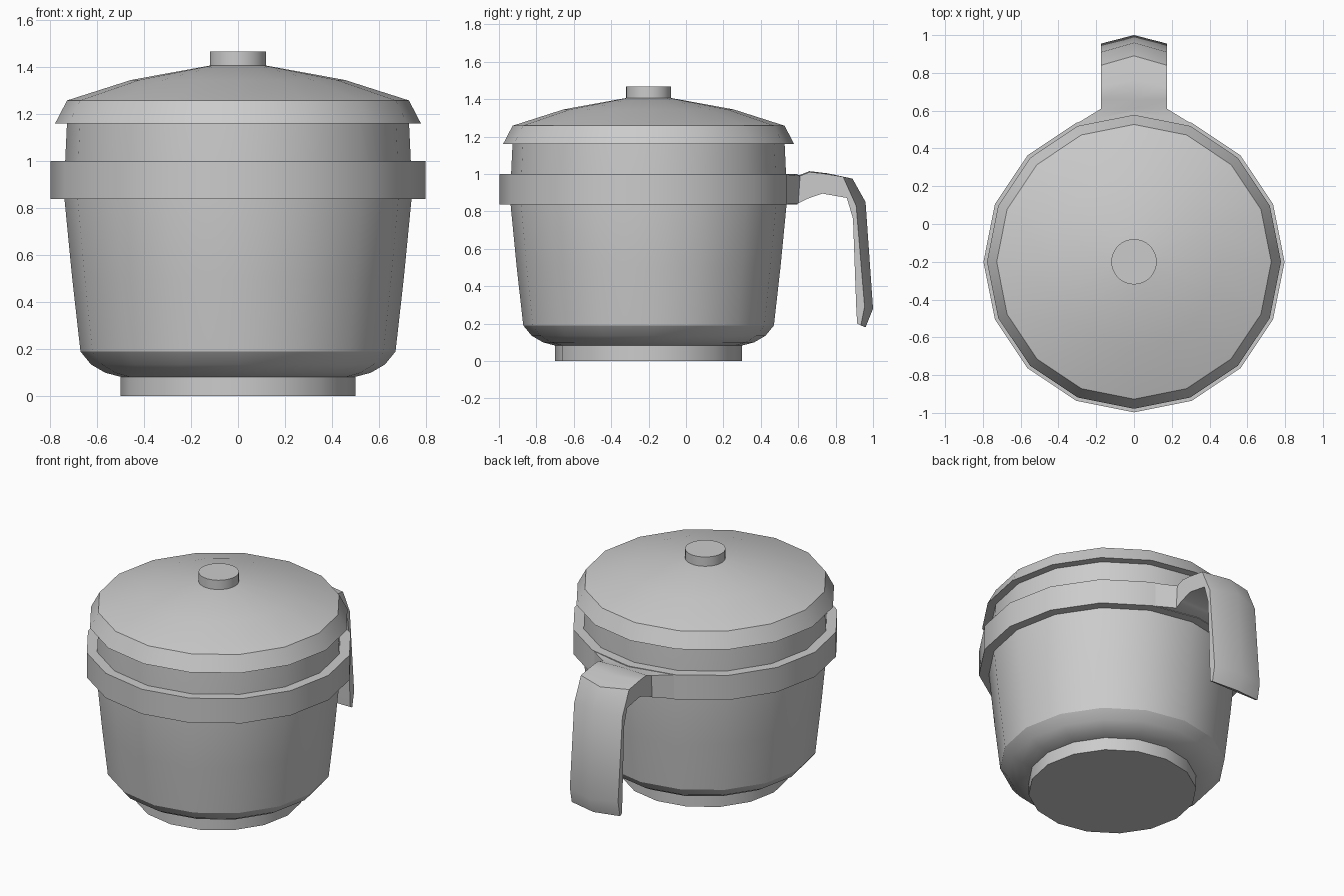
import bpy, bmesh, math

if "Cube" in bpy.data.objects:
    bpy.data.objects.remove(bpy.data.objects["Cube"])

CY = -0.2  # y of the pot's axis


def finish(name, bm, angle=32):
    bmesh.ops.recalc_face_normals(bm, faces=bm.faces)
    me = bpy.data.meshes.new(name)
    bm.to_mesh(me)
    bm.free()
    ob = bpy.data.objects.new(name, me)
    bpy.context.collection.objects.link(ob)
    bpy.ops.object.select_all(action='DESELECT')
    ob.select_set(True)
    bpy.context.view_layer.objects.active = ob
    bpy.ops.object.shade_smooth_by_angle(angle=math.radians(angle))
    return ob


def lathe(name, profile, sides=16, ring=False):
    """Spin (radius, z) points round the axis; cap the ends or close as a ring."""
    bm = bmesh.new()
    rows = []
    for r, z in profile:
        rows.append([bm.verts.new((r * math.sin(2 * math.pi * i / sides),
                                   CY - r * math.cos(2 * math.pi * i / sides), z))
                     for i in range(sides)])
    pairs = list(zip(rows, rows[1:]))
    if ring:
        pairs.append((rows[-1], rows[0]))
    else:
        bm.faces.new(rows[0])
        bm.faces.new(rows[-1])
    for a, b in pairs:
        for i in range(sides):
            j = (i + 1) % sides
            bm.faces.new((a[i], a[j], b[j], b[i]))
    return finish(name, bm)


# Pot: foot, rounded body and raised band
lathe("foot", [(0.50, 0.0), (0.50, 0.085)])
lathe("pot_body", [(0.49, 0.08), (0.565, 0.10), (0.625, 0.135), (0.67, 0.19), (0.705, 0.50),
                   (0.738, 0.838), (0.735, 1.0), (0.727, 1.17)])
lathe("band", [(0.71, 0.838), (0.797, 0.838), (0.797, 1.0), (0.71, 1.0)], ring=True)

# Lid and knob
lathe("lid", [(0.70, 1.16), (0.778, 1.16), (0.727, 1.258), (0.455, 1.345), (0.11, 1.408)])
lathe("lid_knob", [(0.12, 1.39), (0.12, 1.467)], sides=32)

# Handle stations: half width, outer side (y, z), outer ridge (y, z), inner (y, z)
stations = [
    (0.306, (0.53, 0.998), (0.53, 0.998), (0.53, 0.84)),
    (0.175, (0.61, 0.99), (0.61, 0.995), (0.60, 0.842)),
    (0.175, (0.66, 1.01), (0.66, 1.015), (0.65, 0.868)),
    (0.175, (0.73, 1.003), (0.76, 1.003), (0.73, 0.895)),
    (0.175, (0.84, 0.985), (0.89, 0.975), (0.86, 0.872)),
    (0.175, (0.91, 0.83), (0.96, 0.85), (0.893, 0.76)),
    (0.175, (0.955, 0.29), (1.0, 0.28), (0.91, 0.29)),
    (0.175, (0.935, 0.19), (0.96, 0.18), (0.915, 0.20)),
]
bm = bmesh.new()
rows = []
for hw, side, ridge, inner in stations:
    pts = [(-hw, *side), (0, *ridge), (hw, *side), (hw, *inner), (-hw, *inner)]
    rows.append([bm.verts.new(p) for p in pts])
for a, b in zip(rows, rows[1:]):
    for i in range(5):
        j = (i + 1) % 5
        bm.faces.new((a[i], a[j], b[j], b[i]))
bm.faces.new(rows[0])
bm.faces.new(rows[-1])
finish("handle", bm)
